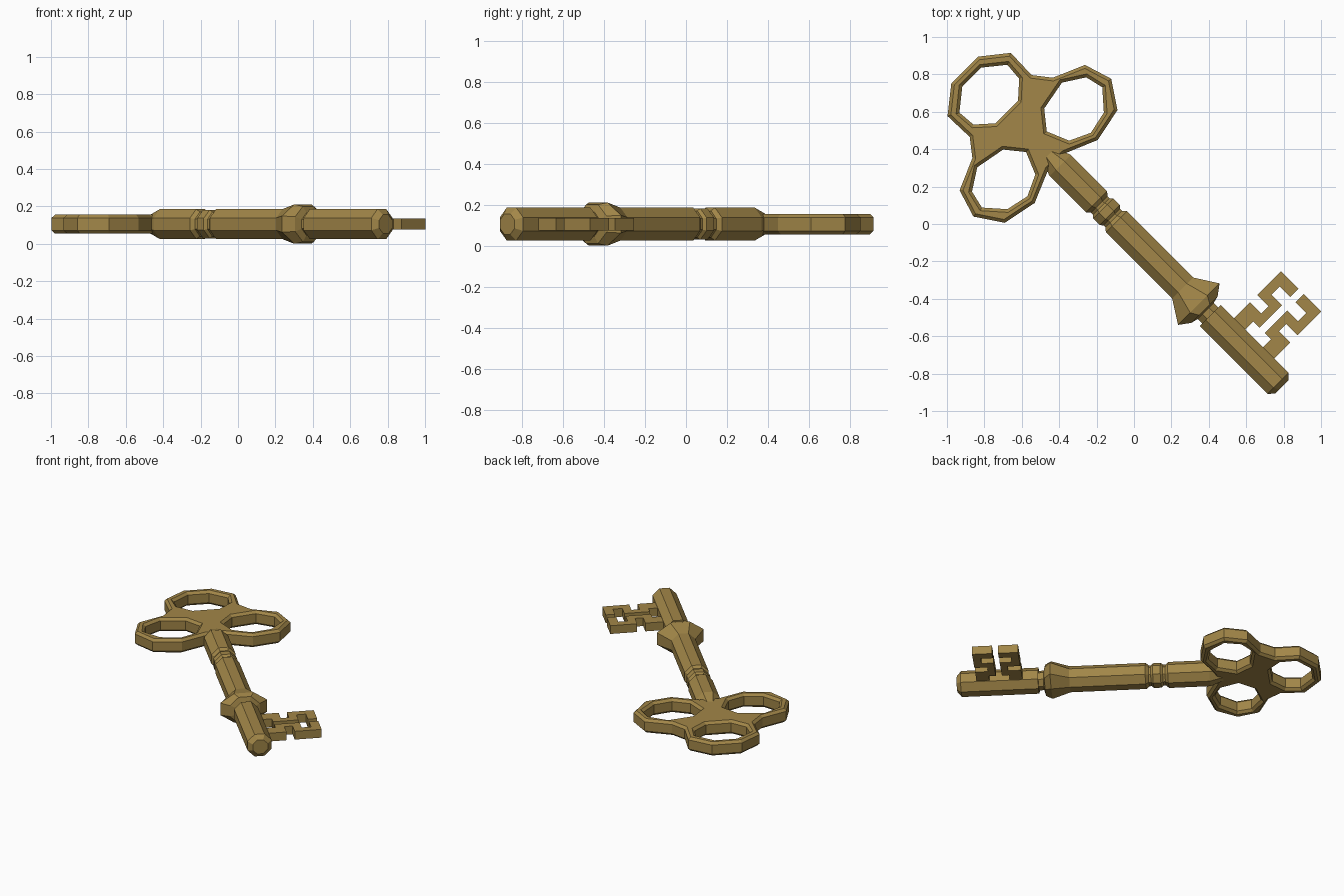
import bpy
from math import pi, cos, sin
from mathutils import Matrix

if "Cube" in bpy.data.objects:
    bpy.data.objects.remove(bpy.data.objects["Cube"])

# Parts are drawn with the key lying along local X, then turned 45 degrees
PLACE = Matrix.Translation((-.041, -.041, .105)) @ Matrix.Rotation(-pi / 4, 4, 'Z')
brass = bpy.data.materials.new("brass")
brass.diffuse_color = (.36, .24, .065, 1)
brass.use_nodes = True
brass.node_tree.nodes["Principled BSDF"].inputs["Base Color"].default_value = brass.diffuse_color


def add_mesh(name, mesh):
    mesh.materials.clear()
    mesh.materials.append(brass)
    mesh.transform(PLACE)
    ob = bpy.data.objects.new(name, mesh)
    bpy.context.collection.objects.link(ob)
    return ob


def plate(name, loops, half, chamfer=0):
    """Flat plate from closed outlines; inner loops become holes."""
    cu = bpy.data.curves.new(name + "_profile", 'CURVE')
    cu.dimensions = '2D'
    cu.fill_mode = 'BOTH'
    cu.extrude = half - chamfer
    cu.bevel_depth = chamfer
    cu.bevel_resolution = 0
    cu.offset = -chamfer
    for pts in loops:
        sp = cu.splines.new('POLY')
        sp.points.add(len(pts) - 1)
        for p, (x, y) in zip(sp.points, pts):
            p.co = (x, y, 0, 1)
        sp.use_cyclic_u = True
    tmp = bpy.data.objects.new(name + "_tmp", cu)
    bpy.context.collection.objects.link(tmp)
    dg = bpy.context.evaluated_depsgraph_get()
    mesh = bpy.data.meshes.new_from_object(tmp.evaluated_get(dg))
    bpy.data.objects.remove(tmp)
    for f in mesh.polygons:
        f.use_smooth = False
    return add_mesh(name, mesh)


def octagon_rod(name, stations):
    """Eight-sided rod through (position, half width, half height) stations."""
    k = 1 / cos(pi / 8)
    verts = [(u, w * k * cos(a), h * k * sin(a)) for u, w, h in stations
             for a in [(i + .5) * pi / 4 for i in range(8)]]
    n = len(stations)
    faces = [(s * 8 + i, s * 8 + (i + 1) % 8, s * 8 + 8 + (i + 1) % 8, s * 8 + 8 + i)
             for s in range(n - 1) for i in range(8)]
    faces = [f[::-1] for f in faces]
    faces += [tuple(range(8)), tuple(range(n * 8 - 1, n * 8 - 9, -1))]
    mesh = bpy.data.meshes.new(name)
    mesh.from_pydata(verts, [], [f[::-1] for f in faces])
    return add_mesh(name, mesh)


def mirror_v(pts):
    return [(u, -v) for u, v in reversed(pts)]


# Trefoil bow with three openings
half = [(-1.223, .10), (-1.113, .239), (-.95, .234), (-.86, .304), (-.787, .474),
        (-.635, .521), (-.493, .426), (-.455, .238), (-.53, .06)]
back = [(-1.17, .07), (-1.081, .181), (-.983, .173), (-.904, .085)]
side = [(-.776, .155), (-.68, .078), (-.56, .128), (-.508, .24),
        (-.535, .365), (-.637, .455), (-.735, .432), (-.807, .32)]
plate("bow", [half + mirror_v(half), back + mirror_v(back), side, mirror_v(side)],
      .05, .017)

# Upper stem with the double groove and ring
octagon_rod("shaft", [
    (-.585, .05, .05), (-.50, .08, .08), (-.225, .08, .08), (-.205, .062, .065),
    (-.19, .062, .065), (-.175, .076, .076), (-.125, .076, .076), (-.11, .062, .065),
    (-.095, .062, .065), (-.075, .08, .08), (.427, .08, .08),
    # flared collar, neck and end of the stem
    (.548, .157, .105), (.59, .10, .095), (.60, .06, .06), (.634, .06, .06),
    (.634, .08, .08), (1.146, .08, .08), (1.175, .05, .05)])

# Bit: two mirrored notched halves with a slot between
bit = [(.02, .435), (.152, .435), (.152, .255), (.067, .255), (.067, .2), (.152, .2),
       (.152, .04), (.067, .04), (.067, .14), (.02, .14), (.02, .31), (.1, .31),
       (.1, .373), (.02, .373)]
for name, s in (("bit_inner", -1), ("bit_outer", 1)):
    plate(name, [[(.887 + s * w, v) for w, v in bit]], .03)
